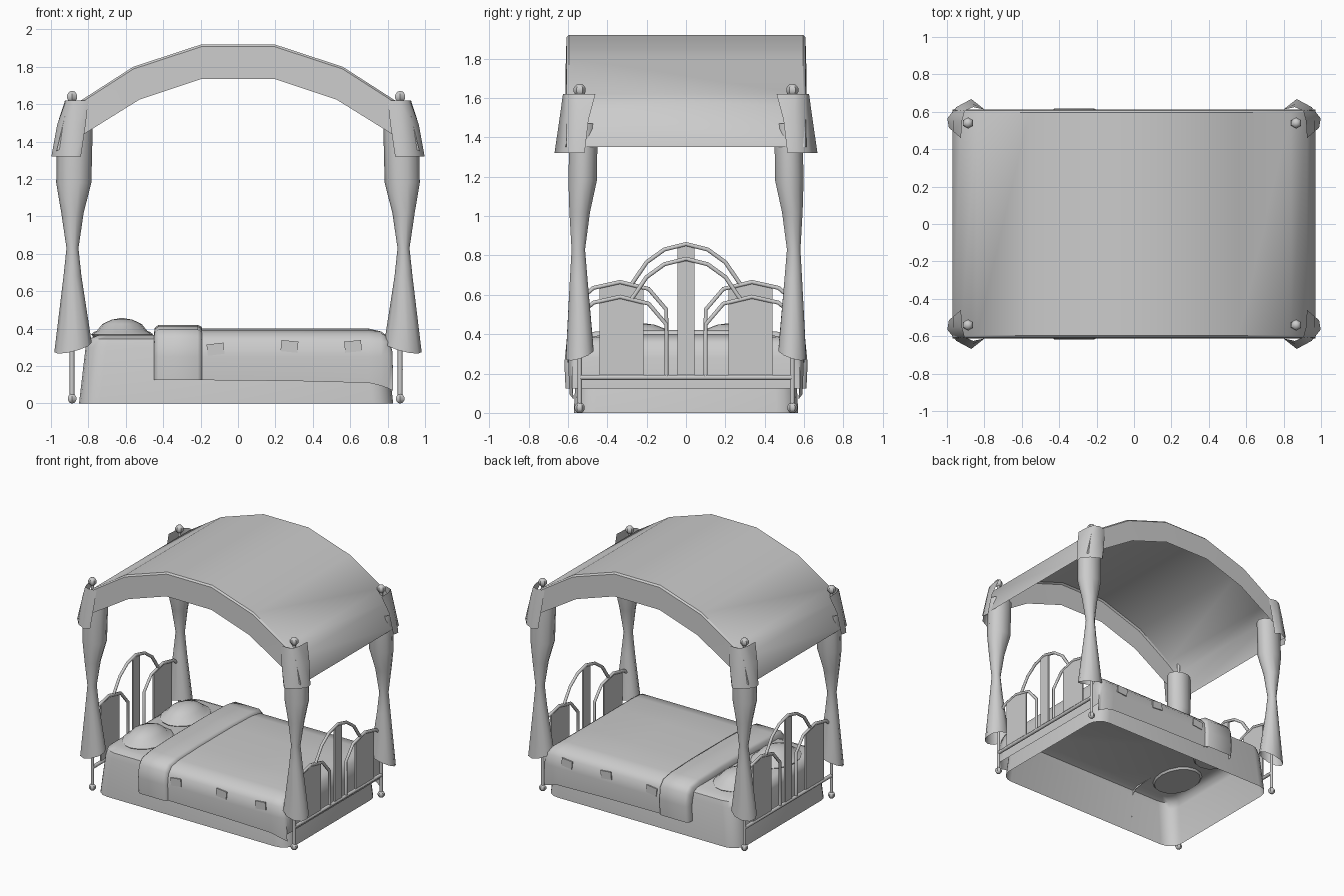
import bpy, bmesh, math
from mathutils import Vector

if "Cube" in bpy.data.objects:
    bpy.data.objects.remove(bpy.data.objects["Cube"])

grey = bpy.data.materials.new("plain grey")
grey.diffuse_color = (0.6, 0.6, 0.6, 1)
grey.use_nodes = True
grey.node_tree.nodes["Principled BSDF"].inputs["Base Color"].default_value = grey.diffuse_color


def finish(ob, angle=40):
    ob.data.materials.append(grey)
    bpy.ops.object.select_all(action='DESELECT')
    ob.select_set(True)
    bpy.context.view_layer.objects.active = ob
    if ob.type == 'MESH':
        bpy.ops.object.shade_smooth_by_angle(angle=math.radians(angle))
    return ob


def loft(name, rings, closed=True, cap_start=False, cap_end=False, angle=40):
    """Skin a list of equal-length point rings."""
    bm = bmesh.new()
    vs = [[bm.verts.new(p) for p in r] for r in rings]
    n = len(rings[0])
    for a, b in zip(vs, vs[1:]):
        for i in range(n if closed else n - 1):
            j = (i + 1) % n
            bm.faces.new((a[i], a[j], b[j], b[i]))
    if cap_start:
        bm.faces.new(vs[0][::-1])
    if cap_end:
        bm.faces.new(vs[-1])
    bmesh.ops.recalc_face_normals(bm, faces=bm.faces)
    me = bpy.data.meshes.new(name)
    bm.to_mesh(me)
    bm.free()
    ob = bpy.data.objects.new(name, me)
    bpy.context.collection.objects.link(ob)
    return finish(ob, angle)


def ellipse(cx, cy, z, rx, ry, n=10):
    return [(cx + rx * math.cos(2 * math.pi * i / n),
             cy + ry * math.sin(2 * math.pi * i / n), z) for i in range(n)]


def rounded_rect(hx, hy, z, r=0.11, cx=-0.01):
    pts = []
    for k, (sx, sy) in enumerate(((1, 1), (-1, 1), (-1, -1), (1, -1))):
        for i in range(5):
            a = math.pi / 2 * (k + i / 4)
            pts.append((cx + sx * (hx - r) + r * math.cos(a),
                        sy * (hy - r) + r * math.sin(a), z))
    return pts


def tube(name, pts, r=0.012):
    cu = bpy.data.curves.new(name, 'CURVE')
    cu.dimensions = '3D'
    cu.bevel_depth = r
    cu.bevel_resolution = 1
    cu.use_fill_caps = True
    sp = cu.splines.new('POLY')
    sp.points.add(len(pts) - 1)
    for p, q in zip(sp.points, pts):
        p.co = (*q, 1)
    ob = bpy.data.objects.new(name, cu)
    bpy.context.collection.objects.link(ob)
    return finish(ob)


def box(name, loc, size, rot_y=0):
    bpy.ops.mesh.primitive_cube_add(size=1, location=loc, rotation=(0, rot_y, 0))
    ob = bpy.context.object
    ob.name = name
    ob.scale = size
    return finish(ob)


def ball(name, loc, r):
    bpy.ops.mesh.primitive_uv_sphere_add(segments=6, ring_count=5, radius=r, location=loc)
    bpy.context.object.name = name
    finish(bpy.context.object)


# Mattress base: tapered shell, open underneath
loft("mattress_base", [rounded_rect(0.84, 0.57, 0), rounded_rect(0.805, 0.555, 0.30),
                       rounded_rect(0.79, 0.545, 0.345), rounded_rect(0.74, 0.5, 0.365, 0.09)],
     cap_end=True, angle=50)


# Blanket: cross profile swept along the bed and draped over the foot
def cover(x, d=0, cap=1.0, dy=0, low=0.125):
    half = [(0.592, low), (0.598, 0.25), (0.588, 0.33), (0.55, 0.375), (0.45, 0.392), (0.2, 0.4)]
    half = [(y + d - dy, min(z + (d if z > 0.3 else 0), cap)) for y, z in half]
    return [(x, -y, z) for y, z in half] + [(x, y, z) for y, z in reversed(half)]


loft("blanket", [cover(-0.22), cover(0.3, low=0.12), cover(0.7, low=0.11),
                 cover(0.765, cap=0.385, low=0.095), cover(0.805, cap=0.355, dy=0.012, low=0.08),
                 cover(0.825, cap=0.28, dy=0.02, low=0.07), cover(0.83, cap=0.125, dy=0.02, low=0.07)],
     closed=False, angle=60)

# Folded-back top of the blanket
loft("blanket_fold", [cover(-0.45, -0.03), cover(-0.445, 0.005), cover(-0.425, 0.02),
                      cover(-0.215, 0.02), cover(-0.195, 0.01), cover(-0.19, -0.01)],
     closed=False, angle=50)

# Patches on both blanket sides
for s in (-1, 1):
    for x, z, a in ((-0.12, 0.29, -0.12), (0.275, 0.305, 0.1), (0.615, 0.305, -0.1)):
        box("patch", (x, s * 0.597, z), (0.09, 0.009, 0.06), a)

# Pillows: flat flange with a dome
for s in (-1, 1):
    c = (-0.62, s * 0.235)
    loft("pillow", [ellipse(*c, 0.35, 0.15, 0.2, 16), ellipse(*c, 0.37, 0.165, 0.215, 16),
                    ellipse(*c, 0.382, 0.15, 0.195, 16), ellipse(*c, 0.388, 0.135, 0.175, 16),
                    ellipse(*c, 0.425, 0.105, 0.135, 16), ellipse(*c, 0.448, 0.055, 0.075, 16),
                    ellipse(*c, 0.456, 0.01, 0.015, 16)], cap_start=True, cap_end=True)

# Corner posts, balls, curtains and gathered corner drapes
for sx in (-1, 1):
    for sy in (-1, 1):
        px, py = sx * 0.877 - 0.01, sy * 0.54
        tube("post", [(px, py, 0.02), (px, py, 1.63)], 0.013)
        ball("post_foot", (px, py, 0.026), 0.027)
        ball("post_finial", (px, py, 1.64), 0.032)
        rows = ((1.47, 0.872, 0.52, 0.095, 0.075), (1.18, 0.878, 0.525, 0.094, 0.076),
                (1.02, 0.885, 0.54, 0.06, 0.055), (0.83, 0.885, 0.547, 0.032, 0.036),
                (0.68, 0.885, 0.545, 0.048, 0.047), (0.27, 0.882, 0.54, 0.1, 0.074))
        rings = [ellipse(sx * x, sy * y, z, rx, ry) for z, x, y, rx, ry in rows]
        # hem dips towards the outside corner
        rings[-1] = [(x, y, 0.30 - 0.25 * (sx * x - 0.88) - 0.3 * (sy * y - 0.54))
                     for x, y, z in rings[-1]]
        loft("curtain", rings, angle=60)
        plans = ((1.62, ((0.80, 0.612), (0.86, 0.625), (0.905, 0.605), (0.92, 0.55), (0.925, 0.46))),
                 (1.49, ((0.815, 0.625), (0.865, 0.643), (0.935, 0.61), (0.967, 0.555), (0.967, 0.495))),
                 (1.32, ((0.84, 0.635), (0.87, 0.668), (0.95, 0.625), (0.998, 0.565), (0.99, 0.515))))
        loft("corner_drape", [[(sx * x, sy * y, z) for x, y in p] for z, p in plans],
             closed=False, angle=60)

# Canopy: arched sheet with hanging skirts
half = [(0.97, 1.35, 1.35), (0.925, 1.55, 1.375), (0.84, 1.62, 1.43),
        (0.56, 1.80, 1.625), (0.195, 1.92, 1.735)]
arch = [(-x, t, b) for x, t, b in half] + half[::-1]
rings = []
for x, t, b in arch:
    xb = x * (0.94 if 0.5 < abs(x) < 0.6 else 1)
    rings.append([(xb, -0.612, b), (x, -0.607, max(t - 0.012, b)), (x, -0.595, t),
                  (x, 0.595, t), (x, 0.607, max(t - 0.012, b)), (xb, 0.612, b)])
loft("canopy", rings, closed=False, angle=38)

# Headboard (tall) and footboard (low)
for name, x, dz in (("headboard", -0.887, 0.075), ("footboard", 0.867, 0.0)):
    tube(name + "_rail", [(x, -0.54, 0.18), (x, 0.54, 0.18)], 0.014)
    box(name + "_slat", (x, 0, 0.475 + dz / 2), (0.012, 0.085, 0.59 + dz))
    # middle arch
    side = [(0.275, 0.58), (0.2, 0.69), (0.11, 0.755)]
    tube(name + "_middle_arch", [(x, -y, z + dz) for y, z in side] + [(x, 0, 0.783 + dz)]
         + [(x, y, z + dz) for y, z in reversed(side)])
    for s in (-1, 1):
        # side arch and its solid panel
        frame = [(0.1, 0.18 - dz), (0.1, 0.45), (0.19, 0.555), (0.335, 0.59), (0.47, 0.56), (0.54, 0.5)]
        tube(name + "_side_arch", [(x, s * y, z + dz) for y, z in frame])
        panel = [(0.215, 0.18 - dz), (0.215, 0.56), (0.335, 0.59), (0.44, 0.565), (0.44, 0.18 - dz)]
        loft(name + "_panel", [[(x + o, s * y, z + dz) for y, z in panel] for o in (-0.006, 0.006)],
             cap_start=True, cap_end=True)
